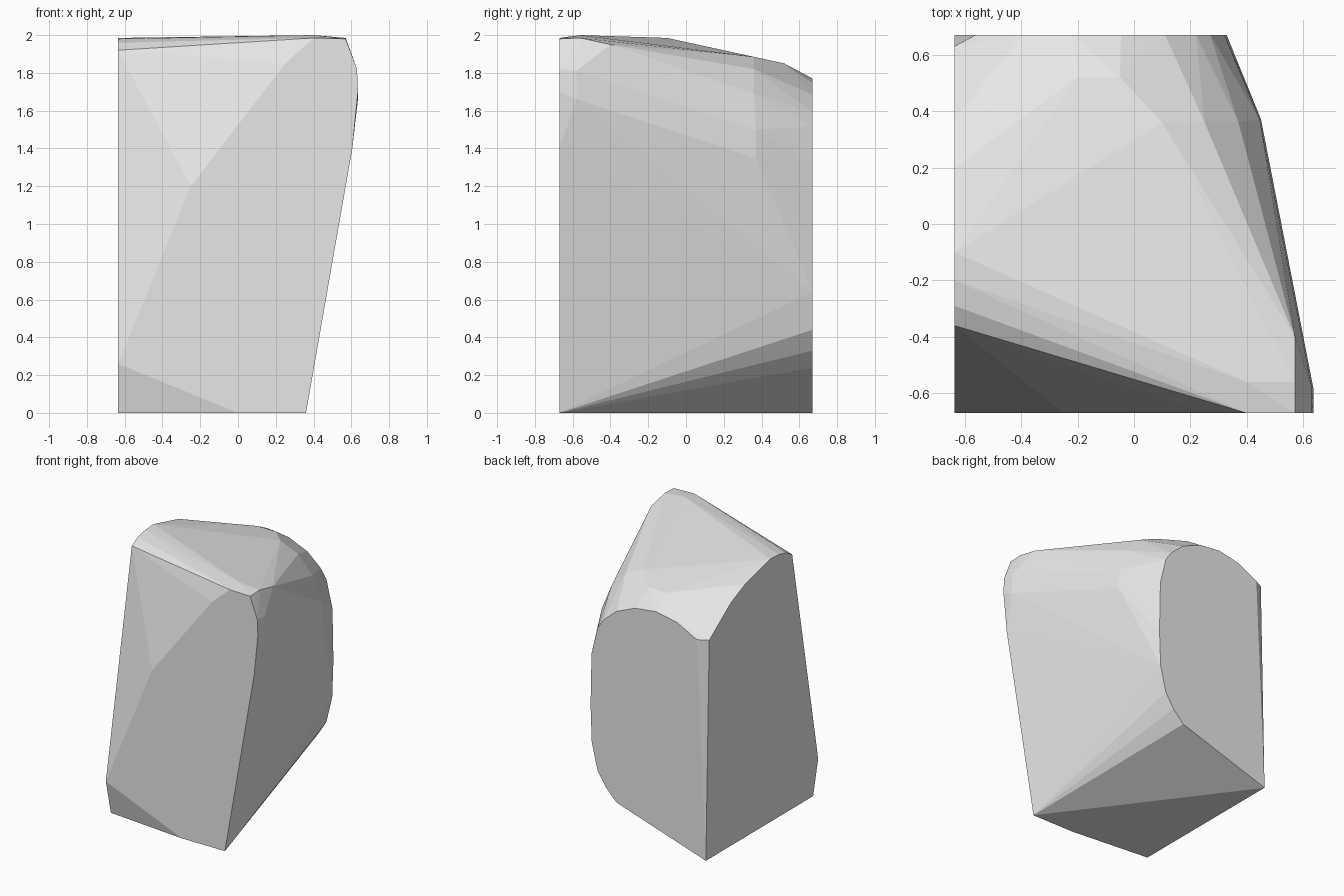
import bpy, bmesh, math

X0, Y0, Y1 = -0.635, -0.67, 0.67     # flat left, front and back cut planes

# Outline of the flat front cut (x, z)
front = [(0, 0), (0.36, 0), (0.605, 1.4), (0.635, 1.7), (0.63, 1.82),
         (0.57, 1.98), (0.4, 1.985), (0.25, 1.85), (-0.25, 1.2), (X0, 0.26)]
# Outline of the flat back cut (x, z)
back = [(X0, 0), (-0.56, 1.65), (-0.395, 1.735), (-0.22, 1.77), (-0.046, 1.75),
        (0.11, 1.685), (0.22, 1.59), (0.27, 1.515), (0.32, 1.31), (0.328, 0.92),
        (0.318, 0.64), (0.27, 0.44), (0.2, 0.33), (0.11, 0.24)]
# Outline of the flat left cut (y, z)
left = [(-0.61, 0), (-0.36, 1.92), (-0.29, 1.96), (-0.2, 1.98), (-0.1, 1.985),
        (0.2, 1.91), (0.37, 1.835), (0.63, 1.65)]
# Worn corners between the cuts
corners = [(0.4, -0.56, 2.0), (0.57, -0.56, 1.985), (0.57, -0.4, 1.95),
           (0.63, -0.58, 1.81), (0.635, -0.58, 1.66), (0.1, 0.36, 1.885),
           (0.25, 0.36, 1.82), (0.43, 0.36, 1.2), (0.45, 0.37, 1.35),
           (0.445, 0.37, 1.5), (0.37, 0.36, 1.69),
           (-0.2, 0.52, 1.85), (-0.05, 0.52, 1.85)]

points = ([(x, Y0, z) for x, z in front] + [(x, Y1, z) for x, z in back]
          + [(X0, y, z) for y, z in left] + corners)

# Wrap the points into one faceted boulder
bm = bmesh.new()
for p in points:
    bm.verts.new(p)
res = bmesh.ops.convex_hull(bm, input=bm.verts[:])
loose = [v for v in bm.verts if not v.link_faces]
bmesh.ops.delete(bm, geom=loose, context='VERTS')
bmesh.ops.dissolve_limit(bm, angle_limit=math.radians(0.5),
                         verts=bm.verts[:], edges=bm.edges[:])
bmesh.ops.recalc_face_normals(bm, faces=bm.faces[:])

mesh = bpy.data.meshes.new("boulder")
bm.to_mesh(mesh)
bm.free()

# Plain stone colour
stone = bpy.data.materials.new("light_grey_stone")
stone.diffuse_color = (0.8, 0.8, 0.8, 1)
mesh.materials.append(stone)
boulder = bpy.data.objects.new("boulder", mesh)
bpy.context.collection.objects.link(boulder)
